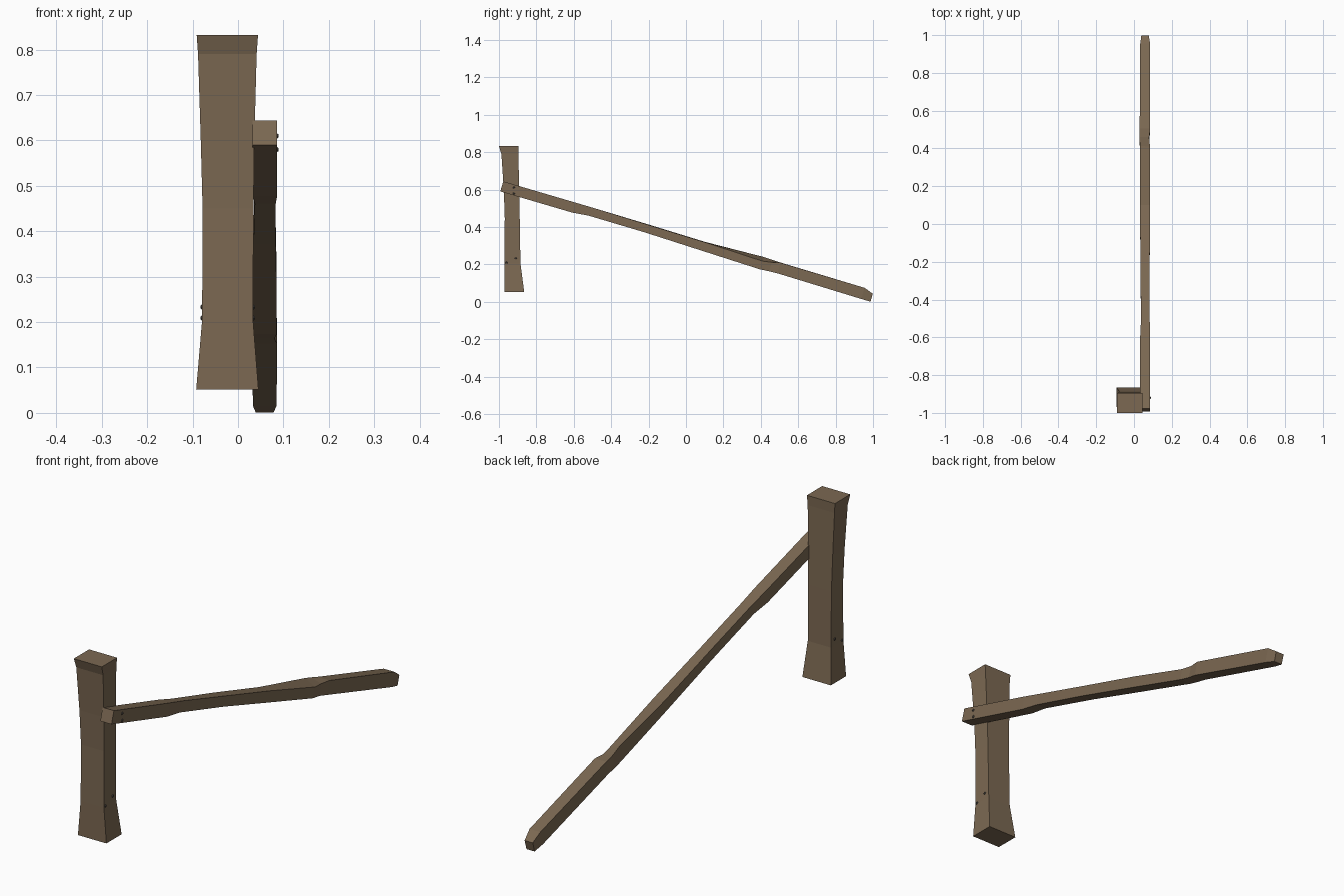
import bpy, bmesh, math
from mathutils import Vector

if "Cube" in bpy.data.objects:
    bpy.data.objects.remove(bpy.data.objects["Cube"])


def material(name, color):
    m = bpy.data.materials.new(name)
    m.diffuse_color = (*color, 1)
    m.use_nodes = True
    m.node_tree.nodes["Principled BSDF"].inputs["Base Color"].default_value = m.diffuse_color
    return m


WOOD = material("wood", (0.20, 0.14, 0.085))
IRON = material("iron", (0.09, 0.08, 0.07))


def loft(name, rings, mat):
    """Skin a list of equal-sized rings and cap both ends."""
    bm = bmesh.new()
    loops = [[bm.verts.new(p) for p in ring] for ring in rings]
    for a, b in zip(loops, loops[1:]):
        for i in range(len(a)):
            j = (i + 1) % len(a)
            bm.faces.new((a[i], a[j], b[j], b[i]))
    bm.faces.new(loops[0])
    bm.faces.new(loops[-1])
    bmesh.ops.recalc_face_normals(bm, faces=bm.faces[:])
    mesh = bpy.data.meshes.new(name)
    bm.to_mesh(mesh)
    bm.free()
    mesh.materials.append(mat)
    obj = bpy.data.objects.new(name, mesh)
    bpy.context.collection.objects.link(obj)
    return obj


# Post: z, x left, x right, y front, y back
post = [
    (0.052, -0.092, 0.045, -0.970, -0.865),
    (0.205, -0.079, 0.033, -0.970, -0.885),
    (0.450, -0.078, 0.034, -0.969, -0.889),
    (0.600, -0.082, 0.036, -0.974, -0.892),
    (0.790, -0.088, 0.041, -0.987, -0.896),
    (0.832, -0.091, 0.044, -1.000, -0.895),
]
loft("post", [[(l, f, z), (r, f, z), (r, b, z), (l, b, z)]
              for z, l, r, f, b in post], WOOD)

# Fallen rail, sections along its sloping axis:
# distance, top on outer side, top on inner side, bottom, x inner, x outer
ORIGIN = Vector((0, -0.985, 0.617))
ALONG = Vector((0, 0.959, -0.282))
UP = Vector((0, 0.282, 0.959))
rail = [
    (0.000, 0.028, 0.028, -0.028, 0.032, 0.086),
    (0.400, 0.028, 0.028, -0.028, 0.033, 0.086),
    (0.490, 0.028, 0.026, -0.019, 0.037, 0.083),
    (0.800, 0.024, 0.026, -0.020, 0.034, 0.083),
    (1.125, 0.020, 0.022, -0.028, 0.032, 0.085),
    (1.450, 0.010, 0.033, -0.036, 0.032, 0.085),
    (1.500, 0.018, 0.031, -0.032, 0.028, 0.080),
    (1.545, 0.029, 0.030, -0.030, 0.030, 0.086),
    (2.015, 0.027, 0.027, -0.035, 0.033, 0.085),
    (2.066, 0.009, 0.009, -0.035, 0.039, 0.078),
]


def on_rail(x, s, n):
    return ORIGIN + ALONG * s + UP * n + Vector((x, 0, 0))


loft("rail", [[on_rail(l, s, bot), on_rail(r, s, bot),
               on_rail(r, s, t_out), on_rail(l, s, t_in)]
              for s, t_out, t_in, bot, l, r in rail], WOOD)


# Nail heads: six-sided studs on the side faces
def nail(name, x, y, z, side, radius=0.006):
    rings = []
    for dx, k in ((-0.006, 1), (0.001, 1), (0.0035, 0.6)):
        rings.append([(x + side * dx,
                       y + radius * k * math.cos(i * math.pi / 3),
                       z + radius * k * math.sin(i * math.pi / 3))
                      for i in range(6)])
    loft(name, rings, IRON)


for i, z in enumerate((0.58, 0.61)):
    nail(f"rail_nail_{i}", 0.086, -0.92, z, 1)
for i, (y, z) in enumerate(((-0.96, 0.209), (-0.91, 0.233))):
    nail(f"post_nail_right_{i}", 0.0335, y, z, 1)
    nail(f"post_nail_left_{i}", -0.079, y, z, -1)
